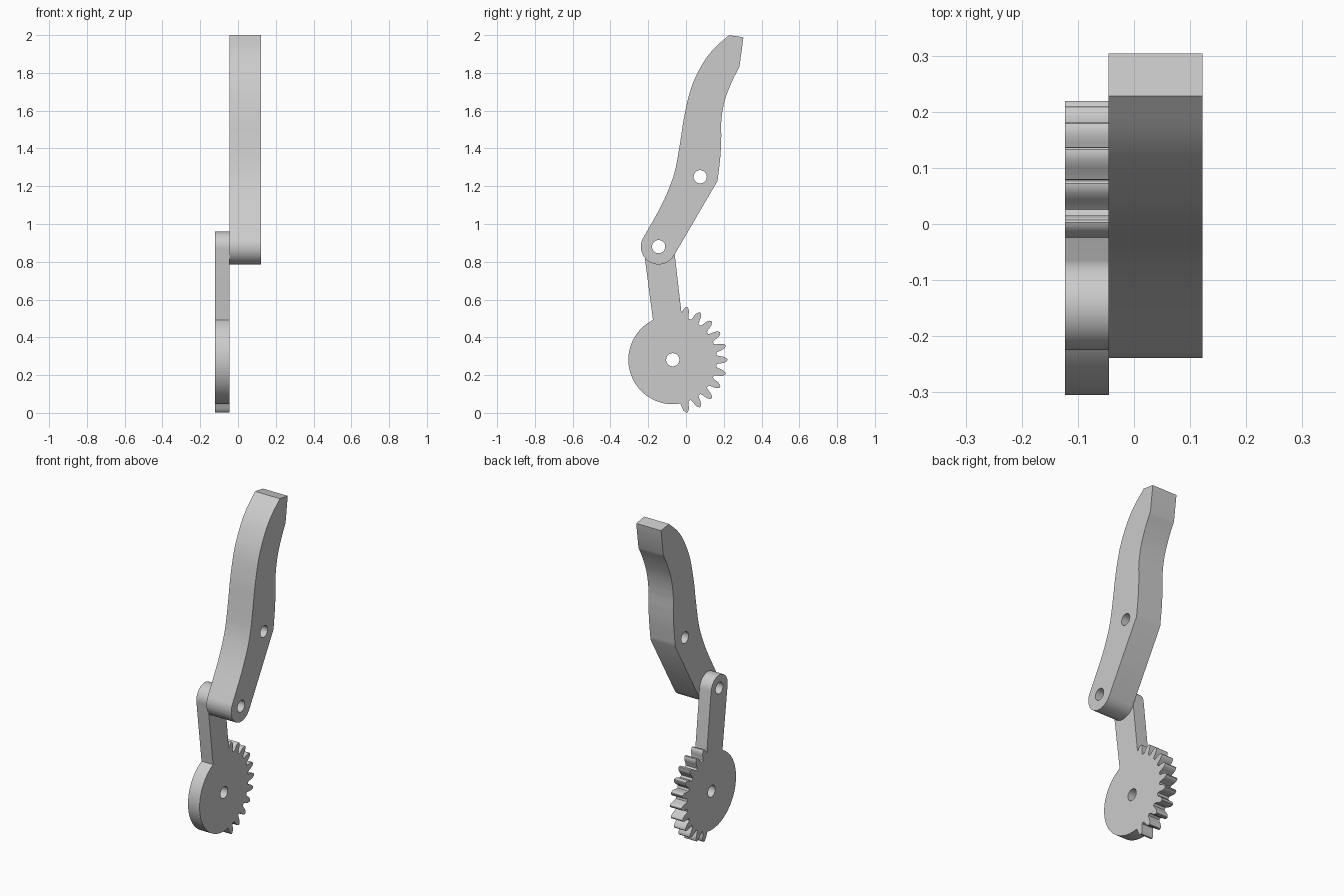
import bpy, bmesh
from math import sin, cos, radians
from mathutils import Matrix, Vector

if "Cube" in bpy.data.objects:
    bpy.data.objects.remove(bpy.data.objects["Cube"])

grey = bpy.data.materials.new("light_grey")
grey.use_nodes = True
grey.diffuse_color = (0.6, 0.6, 0.6, 1)
grey.node_tree.nodes["Principled BSDF"].inputs["Base Color"].default_value = (0.6, 0.6, 0.6, 1)

GEAR = Vector((-0.07, 0.281))
PIVOT = Vector((-0.145, 0.88))
KNUCKLE = Vector((0.075, 1.25))
HOLE = 0.035


def polar(c, r, deg):
    return c + Vector((cos(radians(deg)), sin(radians(deg)))) * r


def arc(c, r, a, b, n):
    return [polar(c, r, a + (b - a) * i / n) for i in range(n + 1)]


def smooth_path(points, steps=6):
    """Catmull-Rom curve through the points."""
    p = [Vector(q) for q in points]
    p = [2 * p[0] - p[1]] + p + [2 * p[-1] - p[-2]]
    out = []
    for a, b, c, d in zip(p, p[1:], p[2:], p[3:]):
        for i in range(steps):
            t = i / steps
            out.append(0.5 * (2 * b + (c - a) * t + (2 * a - 5 * b + 4 * c - d) * t ** 2
                              + (3 * b - a - 3 * c + d) * t ** 3))
    return out + [p[-2]]


def plate(name, outline, holes, x0, x1):
    """Extrude a side profile with round holes from x0 to x1."""
    curve = bpy.data.curves.new(name, "CURVE")
    curve.dimensions = "2D"
    curve.fill_mode = "BOTH"
    curve.extrude = (x1 - x0) / 2
    for loop in [outline] + [arc(c, HOLE, 0, 350, 35) for c in holes]:
        spline = curve.splines.new("POLY")
        spline.points.add(len(loop) - 1)
        for pt, co in zip(spline.points, loop):
            pt.co = (co.x, co.y, 0, 1)
        spline.use_cyclic_u = True
    temp = bpy.data.objects.new(name + "_profile", curve)
    bpy.context.collection.objects.link(temp)
    mesh = bpy.data.meshes.new_from_object(temp)
    bpy.data.objects.remove(temp)

    # Stand the profile up in the y-z plane
    bm = bmesh.new()
    bm.from_mesh(mesh)
    bm.transform(Matrix(((0, 0, 1, (x0 + x1) / 2), (1, 0, 0, 0), (0, 1, 0, 0), (0, 0, 0, 1))))
    bmesh.ops.remove_doubles(bm, verts=bm.verts, dist=0.0002)
    bmesh.ops.recalc_face_normals(bm, faces=bm.faces)
    bm.to_mesh(mesh)
    bm.free()
    mesh.materials.clear()
    mesh.materials.append(grey)
    obj = bpy.data.objects.new(name, mesh)
    bpy.context.collection.objects.link(obj)
    bpy.ops.object.select_all(action="DESELECT")
    obj.select_set(True)
    bpy.context.view_layer.objects.active = obj
    bpy.ops.object.shade_smooth_by_angle(angle=radians(25))
    return obj


# Gear sector: eleven rounded teeth, then the arm, then the plain disc rim
flank = [(0.233, 5.8), (0.245, 4.6), (0.26, 4.0), (0.275, 3.0), (0.285, 1.6), (0.289, 0.5)]
outline = []
for tooth in range(-75, 76, 15):
    outline += [polar(GEAR, r, tooth - h) for r, h in flank]
    outline += [polar(GEAR, r, tooth + h) for r, h in reversed(flank) if tooth + h < 79.3]
outline.append(Vector((-0.024, 0.53)))
outline += arc(PIVOT, 0.08, 7, 187, 28)
outline += arc(GEAR, 0.235, 116.5, 277, 60)
plate("geared_arm", outline, [GEAR, PIVOT], -0.123, -0.045)

# Finger: rounded pivot end, curved back, blunt tip, curved gripping side
back = smooth_path([(-0.225, 0.929), (-0.14, 1.08), (-0.087, 1.196), (-0.055, 1.296),
                    (-0.029, 1.444), (-0.008, 1.577), (0.029, 1.725), (0.087, 1.847),
                    (0.146, 1.926), (0.228, 2.0)])
grip = smooth_path([(0.283, 1.832), (0.246, 1.76), (0.21, 1.67), (0.192, 1.59), (0.185, 1.52)])
lower = smooth_path([(0.187, 1.47), (0.182, 1.36), (0.167, 1.228)])
finger = back + [Vector((0.304, 1.988))] + grip + lower + arc(PIVOT, 0.094, -29, -211, 32)[:-1]
plate("finger", finger, [PIVOT, KNUCKLE], -0.045, 0.122)
